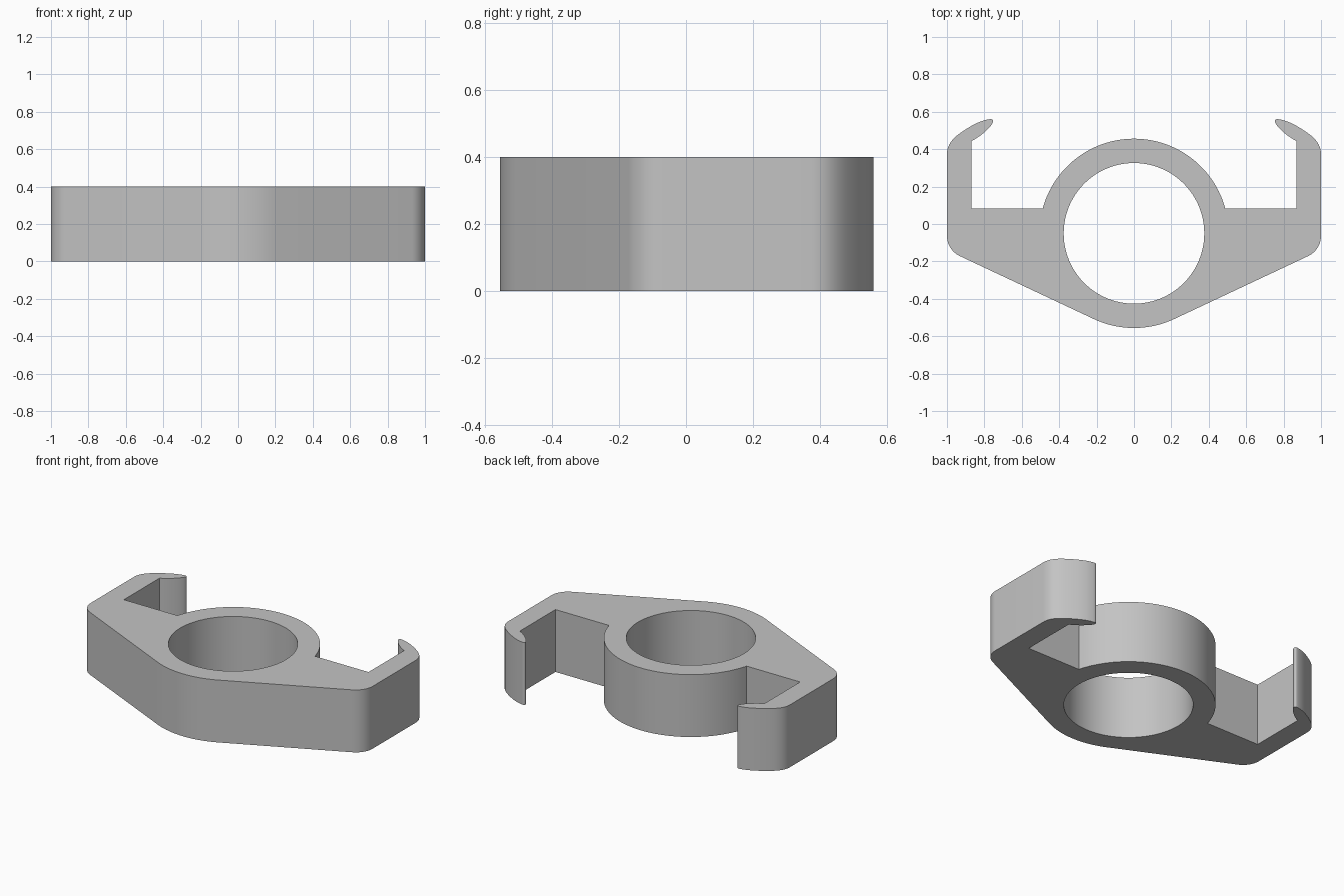
import bpy, bmesh
from math import sin, cos, asin, degrees, radians
from mathutils import Vector
from mathutils.geometry import interpolate_bezier

HEIGHT = 0.4
CENTRE = (0, -0.05)
OUTER, INNER = 0.506, 0.376
FLOOR_Y = 0.083

if "Cube" in bpy.data.objects:
    bpy.data.objects.remove(bpy.data.objects["Cube"])


def arc(centre, radius, start, end, steps):
    """Points along a circular arc, angles in degrees."""
    angles = [radians(start + (end - start) * i / steps) for i in range(steps + 1)]
    return [Vector((centre[0] + radius * cos(a), centre[1] + radius * sin(a))) for a in angles]


def bezier(a, b, c, d, steps=10):
    return [p.to_2d() for p in interpolate_bezier(Vector(a), Vector(b), Vector(c), Vector(d), steps)]


# Left half of the outline, from the front round to the back of the ring
floor_angle = degrees(asin((FLOOR_Y - CENTRE[1]) / OUTER))
half = arc(CENTRE, OUTER, -90, -65, 10)                      # front of ring
half += arc((0.88, -0.063), 0.12, -65, 0, 10)                # rounded shoulder
half += bezier((1, 0.37), (1, 0.42), (0.975, 0.452), (0.935, 0.482))    # hook bend
half += bezier((0.935, 0.482), (0.89, 0.515), (0.83, 0.55), (0.785, 0.558))[1:]
half += bezier((0.785, 0.558), (0.763, 0.563), (0.75, 0.562), (0.754, 0.546))[1:]  # tip
half += bezier((0.754, 0.546), (0.762, 0.52), (0.815, 0.47), (0.868, 0.444))[1:]
half += [Vector((0.868, FLOOR_Y))]                           # inner corner
half += arc(CENTRE, OUTER, floor_angle, 90, 40)              # back of ring

# Mirror the half and add the round hole
outline = half + [Vector((-p.x, p.y)) for p in reversed(half[1:-1])]
hole = arc(CENTRE, INNER, 0, 360, 96)[:-1]

bm = bmesh.new()
edges = []
for loop in (outline, hole):
    verts = [bm.verts.new((p.x, p.y, 0)) for p in loop]
    edges += [bm.edges.new((v, verts[i - 1])) for i, v in enumerate(verts)]
bmesh.ops.triangle_fill(bm, edges=edges, use_beauty=True, normal=(0, 0, 1))

# Raise the flat shape to full height
raised = bmesh.ops.extrude_face_region(bm, geom=bm.faces[:], use_keep_orig=True)
top = [g for g in raised["geom"] if isinstance(g, bmesh.types.BMVert)]
bmesh.ops.translate(bm, verts=top, vec=(0, 0, HEIGHT))
bmesh.ops.recalc_face_normals(bm, faces=bm.faces[:])

mesh = bpy.data.meshes.new("hooked_ring_bracket")
bm.to_mesh(mesh)
bm.free()
bracket = bpy.data.objects.new("hooked_ring_bracket", mesh)
bpy.context.collection.objects.link(bracket)

# Plain grey material
grey = bpy.data.materials.new("grey")
grey.use_nodes = True
colour = (0.55, 0.55, 0.55, 1)
grey.diffuse_color = colour
grey.node_tree.nodes["Principled BSDF"].inputs["Base Color"].default_value = colour
mesh.materials.append(grey)

# Smooth curved walls, sharp rims
bpy.ops.object.select_all(action="DESELECT")
bracket.select_set(True)
bpy.context.view_layer.objects.active = bracket
bpy.ops.object.shade_smooth_by_angle(angle=radians(30))
